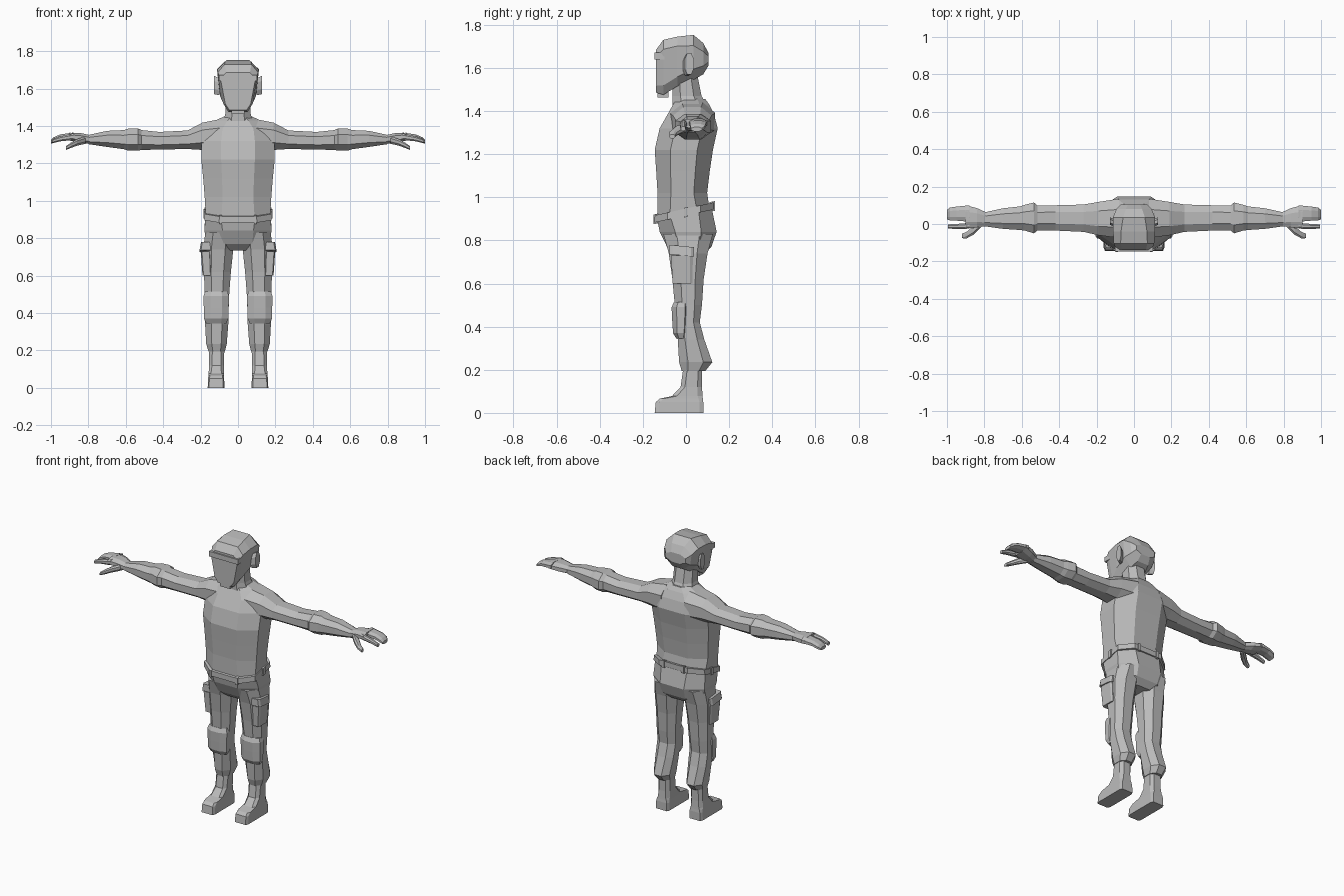
import bpy, bmesh

grey = bpy.data.materials.new("plain grey")
grey.diffuse_color = (0.5, 0.5, 0.5, 1)


def octagon(a0, a1, b0, b1, cut=0.3, low=1.0):
    """Chamfered rectangle in a plane; low narrows the a side at the b0 edge."""
    c, h = (a0 + a1) / 2, (a1 - a0) / 2
    db = (b1 - b0) * cut
    k = 1 - 2 * cut
    return [(c - h * k * low, b0), (c + h * k * low, b0), (c + h * low, b0 + db),
            (c + h, b1 - db), (c + h * k, b1), (c - h * k, b1),
            (c - h, b1 - db), (c - h * low, b0 + db)]


def ring_z(z, x0, x1, y0, y1, cut=0.27, tilt=0.0):
    return [(x, y, z + tilt * y) for x, y in octagon(x0, x1, y0, y1, cut)]


def ring_x(x, y0, y1, z0, z1, cut=0.27):
    return [(x, y, z) for y, z in octagon(y0, y1, z0, z1, cut)]


def ring_y(y, hw, z0, z1, cut, low):
    return [(x, y, z) for x, z in octagon(-hw, hw, z0, z1, cut, low)]


def loft(name, rings, mirror=False):
    """Skin a row of equal rings and cap both ends."""
    bm = bmesh.new()
    rows = [[bm.verts.new(p) for p in r] for r in rings]
    n = len(rows[0])
    for a, b in zip(rows, rows[1:]):
        for i in range(n):
            j = (i + 1) % n
            bm.faces.new((a[i], a[j], b[j], b[i]))
    bm.faces.new(rows[0])
    bm.faces.new(rows[-1])
    bmesh.ops.recalc_face_normals(bm, faces=bm.faces)
    me = bpy.data.meshes.new(name)
    bm.to_mesh(me)
    bm.free()
    me.materials.append(grey)
    ob = bpy.data.objects.new(name, me)
    bpy.context.collection.objects.link(ob)
    if mirror:
        ob.modifiers.new("mirror", 'MIRROR')
    return ob


def box(name, x0, x1, y0, y1, z0, z1, mirror=False, tilt=0.0):
    def r(z):
        return [(x, y, z + tilt * y) for x, y in ((x0, y0), (x1, y0), (x1, y1), (x0, y1))]
    return loft(name, [r(z0), r(z1)], mirror)


def body(z, hw, y0, y1, cut=0.27, tilt=0.0):
    return ring_z(z, -hw, hw, y0, y1, cut, tilt)


# Shirt and shoulders
loft("torso", [
    body(0.93, 0.172, -0.132, 0.108, 0.24, 0.22), body(1.02, 0.178, -0.132, 0.098),
    body(1.12, 0.186, -0.138, 0.11), body(1.22, 0.196, -0.145, 0.125),
    body(1.32, 0.196, -0.122, 0.147), body(1.385, 0.18, -0.085, 0.13),
    body(1.43, 0.12, -0.06, 0.108), body(1.455, 0.065, -0.045, 0.09)])

# Trouser seat
loft("hips", [
    body(0.735, 0.09, -0.05, 0.085), body(0.77, 0.165, -0.088, 0.118),
    body(0.84, 0.18, -0.122, 0.142), body(0.93, 0.174, -0.134, 0.118, 0.24, 0.22)])

# Belt with loops
loft("belt", [body(0.915, 0.18, -0.145, 0.128, 0.22, 0.22),
              body(0.948, 0.178, -0.145, 0.128, 0.22, 0.22)])
box("front_belt_loop", 0.085, 0.1, -0.15, -0.13, 0.908, 0.953, True, 0.22)
box("back_belt_loop", 0.06, 0.078, 0.11, 0.134, 0.908, 0.953, True, 0.22)
box("side_belt_loop", 0.168, 0.185, -0.01, 0.01, 0.908, 0.953, True, 0.22)

# Neck and head
loft("neck", [body(1.41, 0.085, -0.062, 0.105), body(1.47, 0.066, -0.062, 0.072),
              body(1.58, 0.064, -0.062, 0.05)])
loft("head", [
    ring_y(-0.138, 0.094, 1.485, 1.685, 0.16, 0.72),
    ring_y(-0.105, 0.108, 1.475, 1.73, 0.17, 0.72),
    ring_y(-0.04, 0.112, 1.515, 1.745, 0.19, 0.85),
    ring_y(0.035, 0.112, 1.545, 1.753, 0.24, 0.9),
    ring_y(0.08, 0.095, 1.57, 1.715, 0.27, 0.9),
    ring_y(0.104, 0.07, 1.61, 1.67, 0.27, 1.0)])
box("brow_band", -0.102, 0.102, -0.146, -0.1, 1.64, 1.672)
box("chin", -0.035, 0.035, -0.132, -0.08, 1.463, 1.5)

# Ears
loft("ear", [ring_x(0.1, -0.015, 0.022, 1.565, 1.655),
             ring_x(0.128, -0.005, 0.036, 1.57, 1.668)], True)

# Arms
loft("arm", [
    ring_x(0.08, -0.075, 0.135, 1.26, 1.44), ring_x(0.19, -0.06, 0.118, 1.272, 1.418),
    ring_x(0.27, -0.042, 0.104, 1.277, 1.376), ring_x(0.42, -0.035, 0.1, 1.274, 1.368),
    ring_x(0.515, -0.034, 0.098, 1.272, 1.378), ring_x(0.535, -0.05, 0.115, 1.268, 1.387),
    ring_x(0.585, -0.035, 0.102, 1.268, 1.386), ring_x(0.61, -0.032, 0.094, 1.276, 1.378),
    ring_x(0.7, -0.026, 0.084, 1.288, 1.374), ring_x(0.8, -0.012, 0.062, 1.303, 1.352)], True)

# Hands
loft("palm", [ring_x(0.785, -0.01, 0.06, 1.305, 1.35), ring_x(0.84, -0.018, 0.085, 1.31, 1.362),
              ring_x(0.9, -0.024, 0.1, 1.322, 1.364)], True)
loft("fingers", [ring_x(0.88, 0.012, 0.1, 1.325, 1.365), ring_x(0.95, 0.018, 0.093, 1.322, 1.355),
                 ring_x(0.985, 0.02, 0.088, 1.312, 1.34), ring_x(1.0, 0.024, 0.075, 1.306, 1.325)], True)
loft("index_finger", [ring_x(0.88, -0.025, 0.006, 1.325, 1.36), ring_x(0.95, -0.027, 0.0, 1.318, 1.345),
                      ring_x(0.995, -0.024, -0.002, 1.307, 1.328)], True)
loft("thumb", [ring_x(0.815, -0.015, 0.025, 1.305, 1.345), ring_x(0.86, -0.058, -0.012, 1.295, 1.33),
               ring_x(0.895, -0.077, -0.042, 1.282, 1.31),
               ring_x(0.92, -0.076, -0.052, 1.272, 1.292)], True)

# Trouser legs
loft("trouser_leg", [
    ring_z(0.83, 0.02, 0.175, -0.105, 0.125), ring_z(0.74, 0.025, 0.186, -0.08, 0.1),
    ring_z(0.62, 0.038, 0.182, -0.063, 0.082), ring_z(0.5, 0.047, 0.178, -0.052, 0.074),
    ring_z(0.42, 0.05, 0.176, -0.045, 0.064), ring_z(0.34, 0.052, 0.176, -0.038, 0.085),
    ring_z(0.235, 0.06, 0.17, -0.032, 0.122), ring_z(0.195, 0.07, 0.158, -0.02, 0.09)], True)

# Knee pads
loft("knee_pad", [
    ring_z(0.345, 0.062, 0.17, -0.045, 0.0), ring_z(0.37, 0.052, 0.182, -0.06, 0.01),
    ring_z(0.43, 0.05, 0.183, -0.064, 0.015), ring_z(0.49, 0.048, 0.184, -0.067, 0.02),
    ring_z(0.515, 0.056, 0.176, -0.055, 0.015)], True)

# Cargo pockets with flaps
loft("cargo_pocket", [ring_z(0.6, 0.142, 0.19, -0.062, 0.03, 0.12),
                      ring_z(0.73, 0.146, 0.199, -0.07, 0.032, 0.12)], True)
loft("pocket_flap", [ring_z(0.728, 0.14, 0.206, -0.077, 0.036, 0.12, -0.1),
                     ring_z(0.772, 0.138, 0.198, -0.076, 0.036, 0.12, -0.1)], True)

# Boots
loft("boot", [
    ring_z(0.0, 0.072, 0.162, -0.145, 0.08, 0.08), ring_z(0.05, 0.074, 0.16, -0.14, 0.08, 0.08),
    ring_z(0.066, 0.076, 0.158, -0.122, 0.078, 0.1), ring_z(0.078, 0.076, 0.157, -0.065, 0.077, 0.16),
    ring_z(0.12, 0.075, 0.155, -0.025, 0.074, 0.2), ring_z(0.21, 0.073, 0.155, -0.012, 0.074, 0.22)], True)
